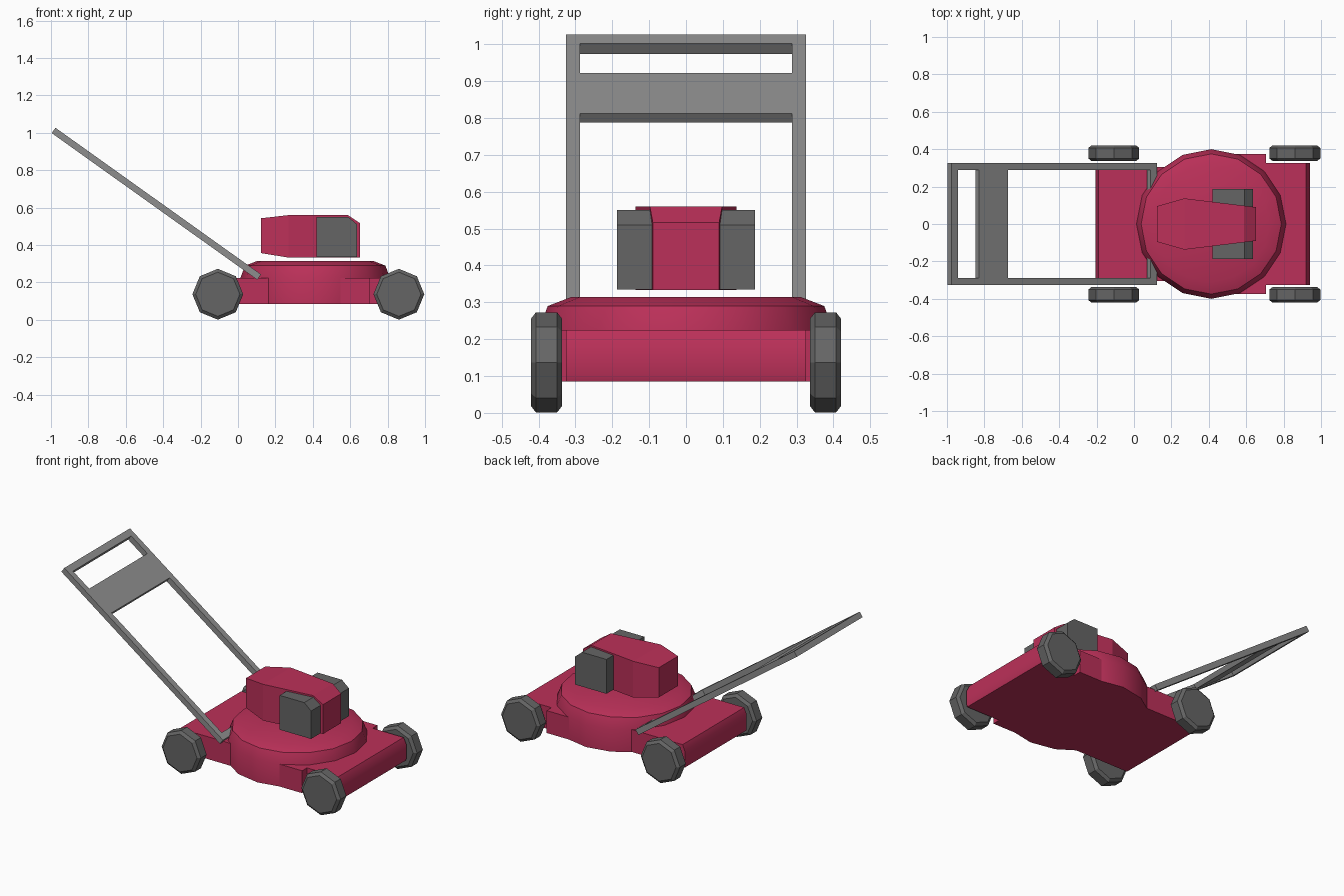
import bpy, bmesh, math
from mathutils import Matrix, Vector

if "Cube" in bpy.data.objects:
    bpy.data.objects.remove(bpy.data.objects["Cube"])

red = bpy.data.materials.new("red_paint")
red.diffuse_color = (0.50, 0.03, 0.10, 1)
red.use_nodes = True
red.node_tree.nodes["Principled BSDF"].inputs["Base Color"].default_value = red.diffuse_color
dark = bpy.data.materials.new("dark_grey")
dark.diffuse_color = (0.13, 0.13, 0.13, 1)
dark.use_nodes = True
dark.node_tree.nodes["Principled BSDF"].inputs["Base Color"].default_value = dark.diffuse_color


def finish(name, bm, mat=None, smooth=None):
    bmesh.ops.recalc_face_normals(bm, faces=bm.faces)
    me = bpy.data.meshes.new(name)
    bm.to_mesh(me)
    bm.free()
    ob = bpy.data.objects.new(name, me)
    bpy.context.collection.objects.link(ob)
    if mat:
        me.materials.append(mat)
    if smooth:
        bpy.ops.object.select_all(action='DESELECT')
        ob.select_set(True)
        bpy.context.view_layer.objects.active = ob
        bpy.ops.object.shade_smooth_by_angle(angle=math.radians(smooth))
    return ob


def loft(bm, rings):
    """Join closed rings of points into a capped solid."""
    vs = [[bm.verts.new(p) for p in r] for r in rings]
    n = len(vs[0])
    for a, b in zip(vs, vs[1:]):
        for i in range(n):
            j = (i + 1) % n
            bm.faces.new((a[i], a[j], b[j], b[i]))
    bm.faces.new(vs[0])
    bm.faces.new(vs[-1])


def extrude_y(name, profile, y0, y1, mat, smooth=None):
    bm = bmesh.new()
    loft(bm, [[(x, y, z) for x, z in profile] for y in (y0, y1)])
    return finish(name, bm, mat, smooth)


def polygon(n, r):
    return [(r * math.cos(2 * math.pi * i / n), r * math.sin(2 * math.pi * i / n))
            for i in range(n)]


# Deck: round blade housing with sloping shoulder
bm = bmesh.new()
loft(bm, [[(0.413 + x, y, z) for x, y in polygon(16, r)]
          for r, z in ((0.4, 0.085), (0.4, 0.225), (0.375, 0.29), (0.31, 0.315))])
finish("blade_housing", bm, red, 30)

# Deck: front, middle and rear sections
extrude_y("front_deck", [(0.42, 0.085), (0.935, 0.085), (0.94, 0.1), (0.94, 0.185),
                         (0.92, 0.225), (0.42, 0.225)], -0.325, 0.325, red, 35)
extrude_y("side_deck", [(0.42, 0.085), (0.705, 0.085), (0.705, 0.225), (0.42, 0.225)],
          -0.373, 0.373, red)
extrude_y("rear_deck", [(-0.205, 0.085), (0.4, 0.085), (0.4, 0.225), (-0.19, 0.225),
                        (-0.205, 0.19)], -0.305, 0.305, red, 35)

# Engine cover: tapered in plan, columns of x, half width, bottom, top
bm = bmesh.new()
loft(bm, [[(x, -w, b), (x, w, b), (x, w, t), (x, -w, t)] for x, w, b, t in (
    (0.122, 0.095, 0.357, 0.543), (0.27, 0.137, 0.333, 0.56),
    (0.588, 0.098, 0.333, 0.56), (0.652, 0.09, 0.333, 0.517))])
finish("engine_cover", bm, red)

# Engine side boxes and wheels, one per side
wheel_rings = ((0.336, 0.118), (0.35, 0.136), (0.407, 0.136), (0.421, 0.118))
for s, side in ((-1, "right"), (1, "left")):
    extrude_y(f"engine_side_box_{side}",
              [(0.42, 0.335), (0.637, 0.335), (0.637, 0.51), (0.59, 0.55), (0.42, 0.55)],
              s * 0.08, s * 0.187, dark)
    for x, end in ((-0.108, "rear"), (0.86, "front")):
        bm = bmesh.new()
        loft(bm, [[(x + px, s * y, 0.137 + pz) for px, pz in polygon(8, r)]
                  for y, r in wheel_rings])
        finish(f"wheel_{end}_{side}", bm, dark)

# Handle: flat rectangular frame lying in a slanted plane
top = Vector((-0.976, 0, 1.027))
along = (Vector((0.123, 0, 0.243)) - top)
length = along.length
along.normalize()
normal = Vector((-along.z, 0, along.x))
slant = Matrix((
    (along.x, 0, normal.x, top.x),
    (0, 1, 0, 0),
    (along.z, 0, normal.z, top.z),
    (0, 0, 0, 1)))


def handle_part(name, s0, s1, y0, y1, thick):
    bm = bmesh.new()
    loft(bm, [[slant @ Vector((s, y, h)) for s, y in
               ((s0, y0), (s1, y0), (s1, y1), (s0, y1))] for h in (0, -thick)])
    finish(name, bm, grey)


grey = bpy.data.materials.new("metal_grey")
grey.diffuse_color = (0.27, 0.27, 0.27, 1)
grey.use_nodes = True
grey.node_tree.nodes["Principled BSDF"].inputs["Base Color"].default_value = grey.diffuse_color
for s, side in ((-1, "right"), (1, "left")):
    handle_part(f"handle_rail_{side}", 0, length, s * 0.288, s * 0.325, 0.035)
handle_part("handle_grip", 0, 0.042, -0.29, 0.29, 0.035)
handle_part("handle_panel", 0.18, 0.37, -0.29, 0.29, 0.029)
handle_part("handle_foot_bar", length - 0.042, length, -0.29, 0.29, 0.035)
